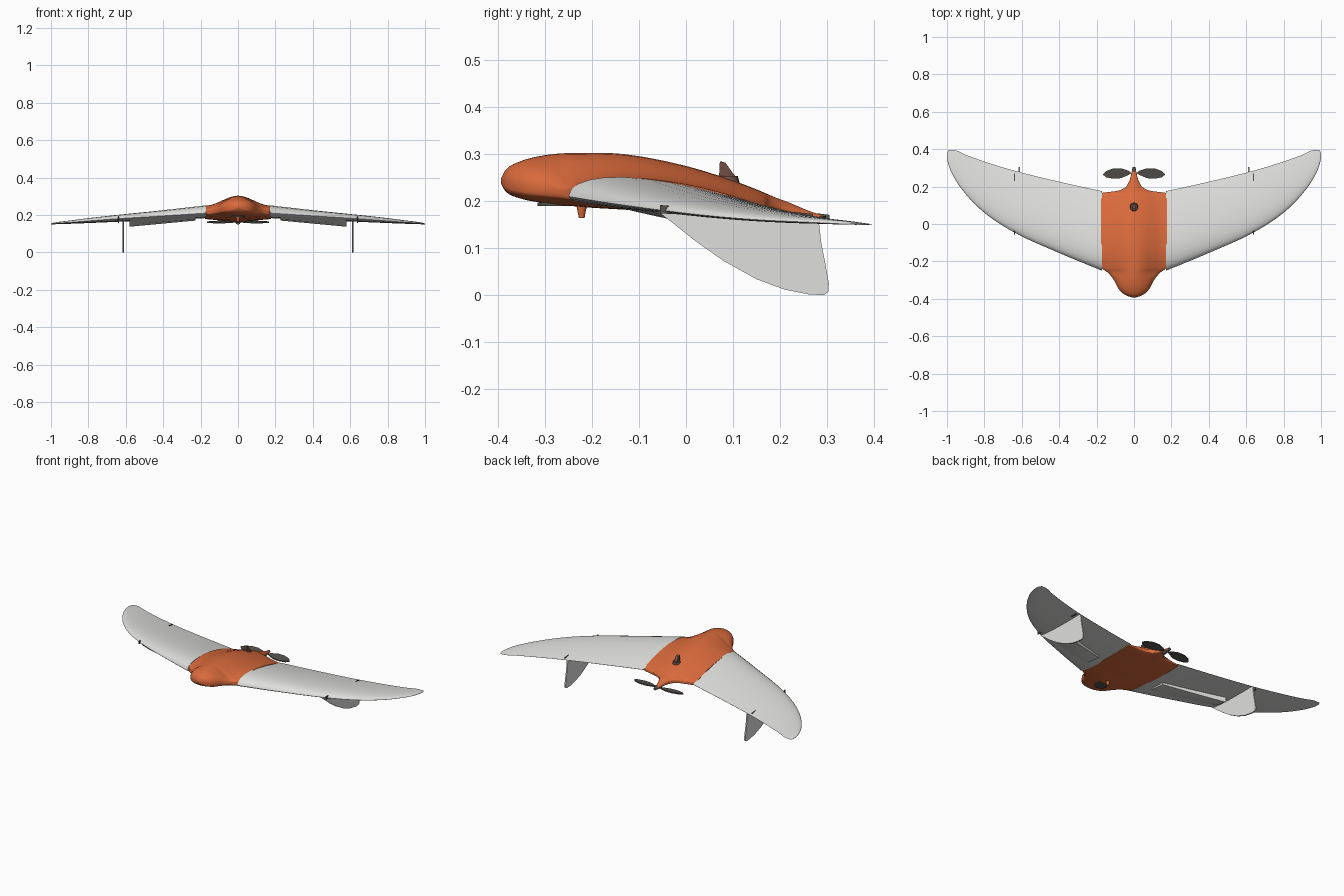
import bpy, bmesh, math
from mathutils import Vector

cube = bpy.data.objects.get("Cube")
if cube:
    bpy.data.objects.remove(cube, do_unlink=True)


def material(name, color):
    m = bpy.data.materials.new(name)
    m.use_nodes = True
    m.diffuse_color = (*color, 1)
    bsdf = m.node_tree.nodes["Principled BSDF"]
    bsdf.inputs["Base Color"].default_value = (*color, 1)
    bsdf.inputs["Roughness"].default_value = 0.7
    return m


ORANGE = material("orange foam", (0.70, 0.145, 0.045))
WHITE = material("white foam", (0.74, 0.74, 0.73))
DARK = material("dark plastic", (0.09, 0.08, 0.075))
BROWN = material("brown plastic", (0.16, 0.075, 0.055))


def finish(name, bm, mat, mirror=False, angle=40):
    bmesh.ops.remove_doubles(bm, verts=bm.verts, dist=0.0002)
    bmesh.ops.recalc_face_normals(bm, faces=bm.faces)
    me = bpy.data.meshes.new(name)
    bm.to_mesh(me)
    bm.free()
    ob = bpy.data.objects.new(name, me)
    bpy.context.collection.objects.link(ob)
    me.materials.append(mat)
    if mirror:
        ob.modifiers.new("Mirror", "MIRROR").use_mirror_merge = False
    bpy.ops.object.select_all(action="DESELECT")
    ob.select_set(True)
    bpy.context.view_layer.objects.active = ob
    bpy.ops.object.shade_smooth_by_angle(angle=math.radians(angle))


def loft(name, rings, mat, mirror=False, angle=40):
    """Skin a list of equal closed rings and cap both ends."""
    bm = bmesh.new()
    rows = [[bm.verts.new(p) for p in ring] for ring in rings]
    n = len(rows[0])
    for a, b in zip(rows, rows[1:]):
        for i in range(n):
            j = (i + 1) % n
            bm.faces.new((a[i], a[j], b[j], b[i]))
    bm.faces.new(rows[0])
    bm.faces.new(rows[-1])
    finish(name, bm, mat, mirror, angle)


def plate(name, outline, offset, mat, mirror=False):
    """Flat outline extruded by a vector."""
    off = Vector(offset)
    pts = [Vector(p) - off / 2 for p in outline]
    loft(name, [pts, [p + off for p in pts]], mat, mirror)


def tube(name, start, end, r1, r2, mat, sides=20):
    a, b = Vector(start), Vector(end)
    bm = bmesh.new()
    bmesh.ops.create_cone(bm, cap_ends=True, segments=sides, radius1=r1,
                          radius2=r2, depth=(b - a).length)
    bm.transform(Vector((0, 0, 1)).rotation_difference(b - a).to_matrix().to_4x4())
    bmesh.ops.translate(bm, verts=bm.verts, vec=(a + b) / 2)
    finish(name, bm, mat)


def slope(rows, i, c):
    """Limited slope of column c at row i, so curves never overshoot."""
    s = [(rows[k + 1][c] - rows[k][c]) / (rows[k + 1][0] - rows[k][0])
         for k in (i - 1, i) if 0 <= k < len(rows) - 1]
    if s[0] * s[-1] <= 0:
        return 0
    limit = 3 * min(abs(s[0]), abs(s[-1]))
    return max(-limit, min(limit, (s[0] + s[-1]) / 2))


def smooth_rows(rows, steps):
    """Smooth in-between rows, keyed on the first column."""
    out = []
    for i, (p, q) in enumerate(zip(rows, rows[1:])):
        h = q[0] - p[0]
        for k in range(steps):
            t = k / steps
            w = t * t * (3 - 2 * t)
            out.append([p[0] + h * t] + [
                p[c] + (q[c] - p[c]) * w
                + h * t * (1 - t) * ((1 - t) * slope(rows, i, c) - t * slope(rows, i + 1, c))
                for c in range(1, len(p))])
    return out + [rows[-1]]


# Fuselage: y, half width, top, bottom, upper edge, lower edge, shoulder blend
body = [
    (-.394, .004, .247, .238, .243, .242, 0),
    (-.385, .035, .265, .222, .240, .238, 0),
    (-.36, .072, .282, .208, .236, .232, 0),
    (-.30, .107, .298, .196, .226, .222, .2),
    (-.26, .140, .302, .191, .222, .212, .6),
    (-.235, .172, .303, .189, .232, .203, .9),
    (-.20, .176, .303, .186, .243, .195, 1),
    (-.13, .176, .300, .182, .250, .188, 1),
    (0, .176, .275, .173, .236, .180, 1),
    (.10, .176, .244, .168, .211, .178, 1),
    (.165, .175, .219, .165, .190, .180, 1),
    (.176, .095, .214, .164, .188, .176, .8),
    (.19, .055, .208, .163, .186, .174, .5),
    (.22, .030, .197, .161, .180, .172, .2),
    (.26, .016, .180, .160, .171, .168, 0),
    (.30, .009, .167, .158, .163, .162, 0)]


def body_ring(y, hw, top, bot, up, low, k, n=24):
    us = [-math.cos(math.pi * i / n) for i in range(n + 1)]

    def bump(u):
        round_part = math.sqrt(max(0, 1 - u * u))
        return max(0, (1 - k) * round_part + k * math.cos(math.pi * u / 2) ** 2)
    upper = [(u * hw, y, up + (top - up) * bump(u)) for u in us]
    lower = [(u * hw, y, low + (bot - low) * math.sqrt(bump(u))) for u in reversed(us)]
    return upper + lower


loft("fuselage", [body_ring(*r) for r in smooth_rows(body, 3)], ORANGE, angle=50)

# Wings: x, leading y, trailing y, leading z, trailing z, upper thickness
wing = [
    (.17, -.250, .175, .210, .186, .048),
    (.40, -.155, .226, .195, .175, .036),
    (.64, -.045, .285, .180, .164, .025),
    (.80, .060, .334, .168, .157, .018),
    (.90, .160, .370, .160, .153, .012),
    (.96, .245, .395, .156, .151, .008),
    (.99, .310, .396, .153, .150, .005),
    (1.0, .350, .380, .151, .150, .002)]


def section(t):
    return 10 * (.2969 * math.sqrt(t) - .126 * t - .3516 * t**2 + .2843 * t**3 - .1015 * t**4)


def wing_point(row, t, side):
    x, le, te, zl, zt, th = row
    return Vector((x, le + (te - le) * t, zl + (zt - zl) * t + side * th * section(t)))


ts = [(1 - math.cos(math.pi * i / 14)) / 2 for i in range(15)]
stations = smooth_rows(wing, 4)
loft("wings", [[wing_point(r, t, 1) for t in ts] +
               [wing_point(r, t, -.35) for t in reversed(ts[1:])]
               for r in stations], WHITE, True)

# Stepped ridge under each inner wing
rings = []
for row in stations:
    if .19 < row[0] < .62:
        f = (row[0] - .17) / .45
        rings.append([wing_point(row, .10, -.2), wing_point(row, .48, .1),
                      wing_point(row, .48, -.35) - Vector((0, 0, .008 + .024 * f)),
                      wing_point(row, .3, -.35) - Vector((0, 0, .005 + .016 * f))])
loft("wing_steps", rings, WHITE, True, 30)

# Downward fins
fin = [(-.06, .178), (-.03, .155), (.02, .115), (.08, .073), (.15, .034), (.21, .012),
       (.26, .002), (.293, 0), (.303, .008), (.304, .025), (.296, .07), (.288, .11),
       (.282, .163), (.1, .18)]
plate("fins", [(.614, y, z) for y, z in fin], (.008, 0, 0), WHITE, True)

# Flap horns and hinge ticks
for y, z in ((.25, .171), (-.035, .186)):
    plate("wing_joint_marks", [(.64, y - .02, z - .012), (.64, y + .02, z - .014),
                               (.64, y + .02, z + .002), (.64, y - .02, z + .006)],
          (.005, 0, 0), DARK, True)

# Propeller
blade = [(.012, .272), (.03, .285), (.07, .298), (.11, .297), (.15, .283), (.167, .265),
         (.15, .250), (.11, .242), (.07, .245), (.03, .262)]
plate("propeller_blades", [(x, y, .162 + (y - .27) * .15) for x, y in blade],
      (0, 0, .006), DARK, True)
tube("propeller_hub", (0, .255, .163), (0, .305, .163), .014, .008, DARK)

# Top sensor pod
tube("sensor_base", (0, .09, .236), (0, .09, .254), .025, .02, BROWN)
plate("sensor_vane", [(0, .07, .245), (0, .072, .285), (0, .084, .282), (0, .098, .262),
                      (0, .112, .245)], (.02, 0, 0), BROWN)

# Belly camera window and probe
tube("belly_window", (0, -.28, .190), (0, -.28, .197), .036, .036, DARK, 28)
tube("belly_probe", (0, -.222, .164), (0, -.222, .195), .006, .012, ORANGE, 16)
